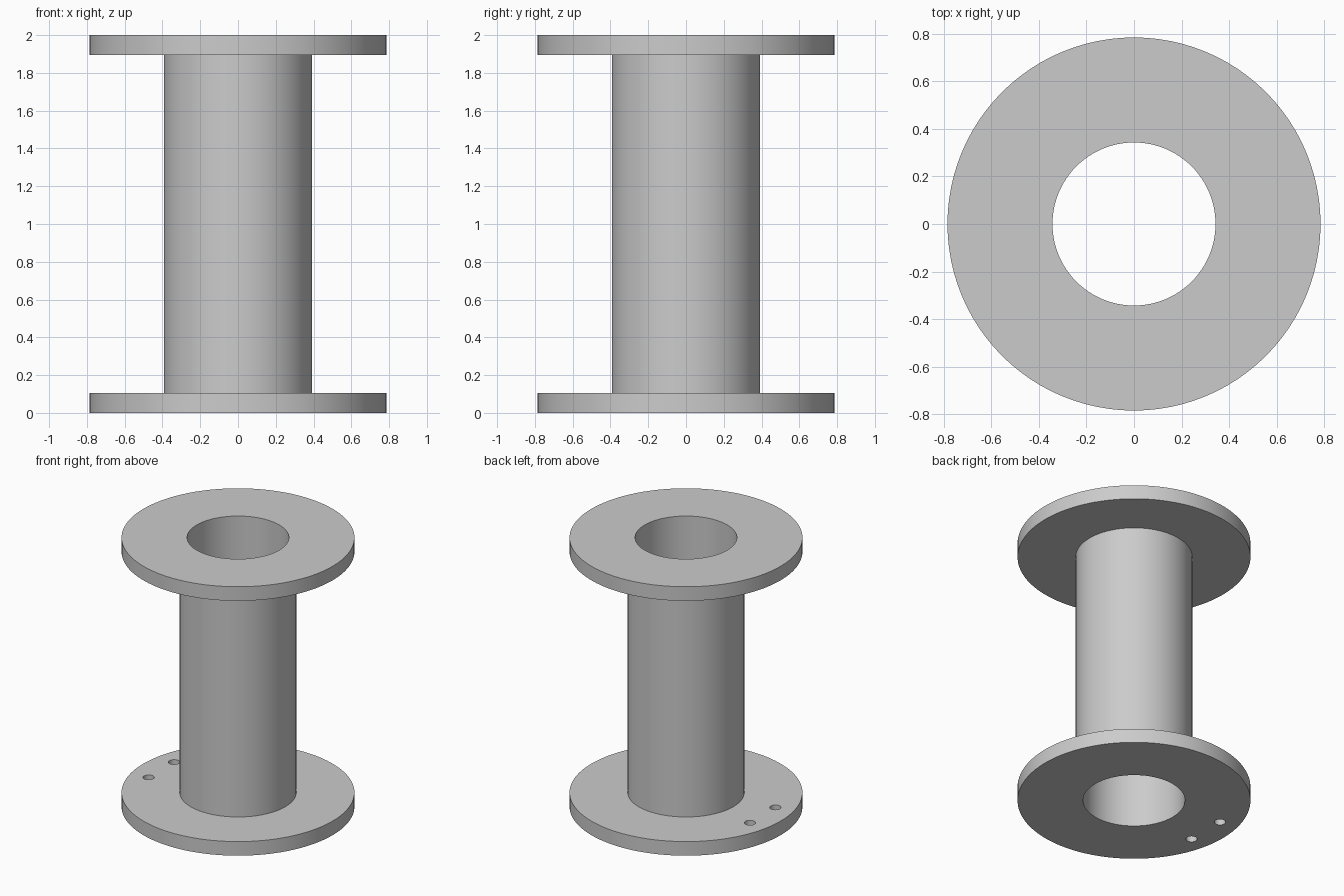
import bpy
import bmesh
from math import cos, sin, radians

cube = bpy.data.objects.get("Cube")
if cube:
    bpy.data.objects.remove(cube, do_unlink=True)

HEIGHT, FLANGE_THICK = 2.0, 0.105
FLANGE_R, BARREL_R, BORE_R = 0.785, 0.393, 0.343
HOLE_R, HOLE_CIRCLE_R, HOLE_ANGLE = 0.038, 0.648, 13.3
SEGMENTS = 96

grey = bpy.data.materials.new("plain_grey")
grey.use_nodes = True
colour = (0.6, 0.6, 0.6, 1)
grey.diffuse_color = colour
grey.node_tree.nodes["Principled BSDF"].inputs["Base Color"].default_value = colour


def lathe(name, profile):
    """Revolve a closed (radius, height) profile around the z axis."""
    bm = bmesh.new()
    rings = []
    for i in range(SEGMENTS):
        a = radians(360 * i / SEGMENTS)
        rings.append([bm.verts.new((r * cos(a), r * sin(a), z)) for r, z in profile])
    for i, ring in enumerate(rings):
        following = rings[(i + 1) % SEGMENTS]
        for j in range(len(profile)):
            k = (j + 1) % len(profile)
            bm.faces.new((ring[j], following[j], following[k], ring[k]))
    bmesh.ops.recalc_face_normals(bm, faces=bm.faces)
    mesh = bpy.data.meshes.new(name)
    bm.to_mesh(mesh)
    bm.free()
    obj = bpy.data.objects.new(name, mesh)
    bpy.context.collection.objects.link(obj)
    mesh.materials.append(grey)
    return obj


# Hollow barrel with a flange at each end
low, high = FLANGE_THICK, HEIGHT - FLANGE_THICK
spool = lathe("spool_body", [
    (BORE_R, 0), (FLANGE_R, 0), (FLANGE_R, low), (BARREL_R, low),
    (BARREL_R, high), (FLANGE_R, high), (FLANGE_R, HEIGHT), (BORE_R, HEIGHT)])

# Pair of small through holes in the lower flange
for side in (-1, 1):
    a = radians(180 + side * HOLE_ANGLE)
    bpy.ops.mesh.primitive_cylinder_add(
        vertices=32, radius=HOLE_R, depth=FLANGE_THICK * 3,
        location=(HOLE_CIRCLE_R * cos(a), HOLE_CIRCLE_R * sin(a), FLANGE_THICK / 2))
    cutter = bpy.context.object
    cutter.name = "hole_cutter"
    cutter.hide_render = True
    cutter.data.materials.append(grey)
    bpy.context.view_layer.objects.active = spool
    cut = spool.modifiers.new("flange_hole", "BOOLEAN")
    cut.operation = "DIFFERENCE"
    cut.solver = "EXACT"
    cut.object = cutter
    bpy.ops.object.modifier_apply(modifier=cut.name)
    bpy.data.objects.remove(cutter, do_unlink=True)

# Smooth round walls, crisp rims
bpy.ops.object.select_all(action="DESELECT")
spool.select_set(True)
bpy.context.view_layer.objects.active = spool
bpy.ops.object.shade_smooth_by_angle(angle=radians(30))
